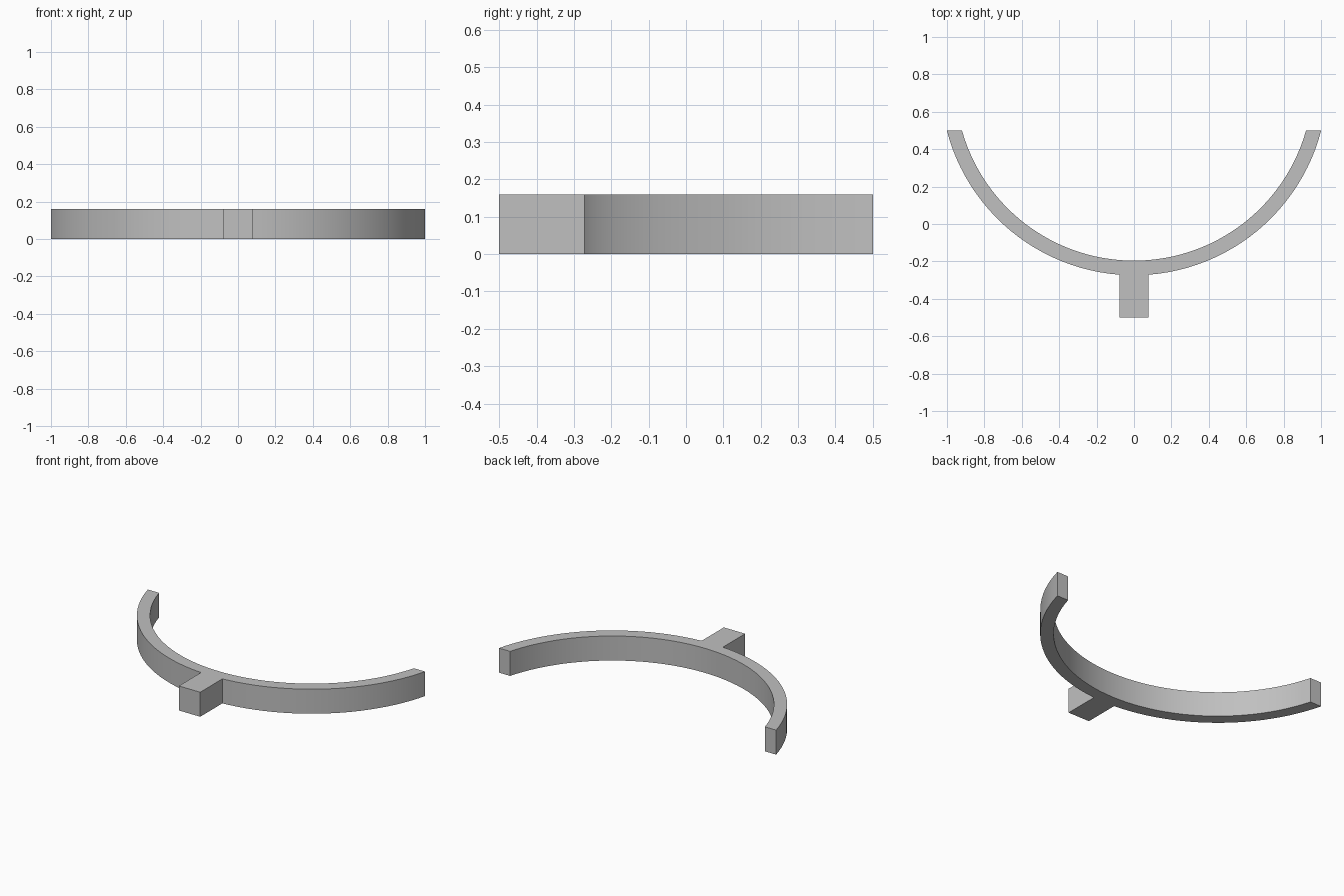
import bpy, bmesh
from math import asin, sin, cos, pi

if "Cube" in bpy.data.objects:
    bpy.data.objects.remove(bpy.data.objects["Cube"])

CENTRE_Y, OUTER, INNER = 0.76, 1.034, 0.956
HEIGHT, STEM, BACK, FRONT = 0.16, 0.077, 0.5, -0.5
STEPS = 48

grey = bpy.data.materials.new("plain grey")
grey.use_nodes = True
colour = (0.527, 0.527, 0.527, 1)
grey.diffuse_color = colour
grey.node_tree.nodes["Principled BSDF"].inputs["Base Color"].default_value = colour


def arc(radius, start, end, steps):
    """Points on the arc, with angles measured from the front (-y)."""
    angles = [start + (end - start) * i / steps for i in range(steps + 1)]
    return [(radius * sin(a), CENTRE_Y - radius * cos(a)) for a in angles]


def end_angle(radius):
    """Angle at which the arc meets the flat back plane."""
    return pi / 2 - asin((CENTRE_Y - BACK) / radius)


# Outline: left half of outer arc, stem, right half, then inner arc back
outer_end, inner_end = end_angle(OUTER), end_angle(INNER)
stem_angle = asin(STEM / OUTER)
outline = arc(OUTER, -outer_end, -stem_angle, STEPS // 2)
outline += [(-STEM, FRONT), (STEM, FRONT)]
outline += arc(OUTER, stem_angle, outer_end, STEPS // 2)
outline += arc(INNER, inner_end, -inner_end, STEPS)

# Curved bracket with stem, extruded upward from its outline
bm = bmesh.new()
base = bm.faces.new([bm.verts.new((x, y, 0)) for x, y in outline])
top = bmesh.ops.extrude_face_region(bm, geom=[base], use_keep_orig=True)
bmesh.ops.translate(bm, vec=(0, 0, HEIGHT),
                    verts=[v for v in top["geom"] if isinstance(v, bmesh.types.BMVert)])
bmesh.ops.recalc_face_normals(bm, faces=bm.faces)
mesh = bpy.data.meshes.new("curved_bracket")
bm.to_mesh(mesh)
bm.free()
mesh.materials.append(grey)
bracket = bpy.data.objects.new("curved_bracket", mesh)
bpy.context.collection.objects.link(bracket)

# Smooth arcs with sharp corners
bpy.ops.object.select_all(action="DESELECT")
bracket.select_set(True)
bpy.context.view_layer.objects.active = bracket
bpy.ops.object.shade_smooth_by_angle(angle=pi / 6)
